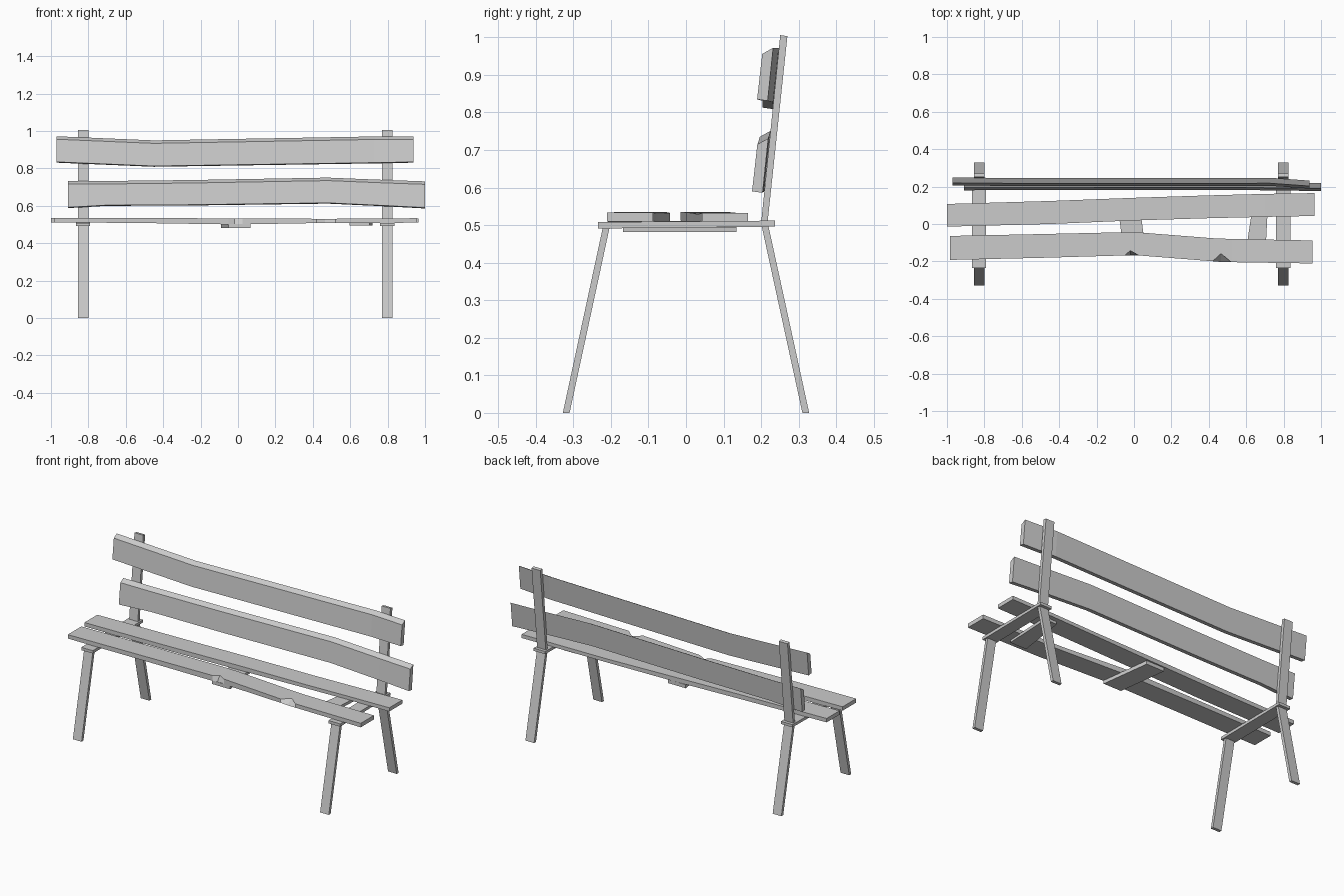
import bpy, bmesh


def make(name, verts, faces):
    me = bpy.data.meshes.new(name)
    me.from_pydata(verts, [], faces)
    bm = bmesh.new()
    bm.from_mesh(me)
    bmesh.ops.recalc_face_normals(bm, faces=bm.faces)
    bm.to_mesh(me)
    bm.free()
    ob = bpy.data.objects.new(name, me)
    bpy.context.collection.objects.link(ob)
    return ob


def loft(name, sections):
    """Skin a list of equal four-point sections and cap both ends."""
    verts = [p for s in sections for p in s]
    n = len(sections)
    faces = [(3, 2, 1, 0), tuple(4 * (n - 1) + k for k in range(4))]
    for i in range(n - 1):
        for k in range(4):
            a, b = 4 * i + k, 4 * i + (k + 1) % 4
            faces.append((a, b, b + 4, a + 4))
    return make(name, verts, faces)


def bar(name, x, width, profile):
    """Side (y, z) outline extruded across x."""
    return loft(name, [[(x + s * width / 2, y, z) for y, z in profile] for s in (-1, 1)])


def seat_plank(name, stations):
    """Stations: x, front y, back y, bottom z, top z, notch depth in the top front edge."""
    return loft(name, [[(x, f, lo), (x, b, lo), (x, b, hi), (x, f + notch, hi)]
                       for x, f, b, lo, hi, notch in stations])


def post_y(z):
    return 0.2 + (z - 0.51) * 0.104


def back_plank(name, stations):
    """Stations: x, bottom z, top z, forward bend. Rests on the leaning posts."""
    secs = []
    for x, lo, hi, d in stations:
        yb, yt = post_y(lo) - d, post_y(hi) - d
        secs.append([(x, yb - 0.028, lo + 0.004), (x, yb, lo),
                     (x, yt, hi), (x, yt - 0.029, hi - 0.016)])
    return loft(name, secs)


# Two end frames: splayed legs, cross rail and leaning back post
for side, x in (("left", -0.828), ("right", 0.798)):
    bar("front_leg_" + side, x, 0.057,
        [(-0.328, 0), (-0.310, 0), (-0.203, 0.496), (-0.221, 0.496)])
    bar("back_leg_" + side, x, 0.057,
        [(0.310, 0), (0.328, 0), (0.219, 0.5), (0.201, 0.5)])
    bar("back_post_" + side, x, 0.057,
        [(0.200, 0.505), (0.217, 0.505), (0.270, 1.003), (0.251, 1.006)])
    bar("cross_rail_" + side, x, 0.076,
        [(-0.235, 0.491), (0.237, 0.496), (0.237, 0.512), (-0.235, 0.508)])

# Seat boards, warped, the front one with two chips in its edge
seat_plank("front_seat_plank", [
    (-0.985, -0.192, -0.064, 0.512, 0.535, 0),
    (-0.50, -0.181, -0.054, 0.508, 0.535, 0),
    (-0.05, -0.168, -0.044, 0.501, 0.533, 0),
    (-0.02, -0.167, -0.043, 0.500, 0.532, 0.025),
    (0.025, -0.168, -0.045, 0.501, 0.532, 0),
    (0.42, -0.199, -0.076, 0.508, 0.531, 0),
    (0.465, -0.203, -0.078, 0.508, 0.531, 0.045),
    (0.52, -0.204, -0.080, 0.508, 0.531, 0),
    (0.955, -0.211, -0.088, 0.510, 0.534, 0)])
seat_plank("rear_seat_plank", [
    (-1.0, -0.014, 0.107, 0.512, 0.535, 0),
    (-0.45, 0.000, 0.123, 0.508, 0.534, 0),
    (0.0, 0.019, 0.140, 0.506, 0.532, 0),
    (0.40, 0.031, 0.153, 0.508, 0.529, 0),
    (0.70, 0.038, 0.161, 0.510, 0.531, 0),
    (0.965, 0.043, 0.165, 0.510, 0.532, 0)])

# Backrest boards
back_plank("lower_back_plank", [
    (-0.91, 0.588, 0.733, 0), (-0.70, 0.600, 0.733, 0),
    (-0.25, 0.602, 0.738, 0), (0.48, 0.612, 0.751, 0),
    (0.80, 0.597, 0.738, 0.002), (1.0, 0.586, 0.731, 0.004)])
back_plank("upper_back_plank", [
    (-0.97, 0.831, 0.972, 0), (-0.45, 0.809, 0.950, 0),
    (0.73, 0.827, 0.971, 0.001), (0.937, 0.831, 0.972, 0.016)])

# Skewed braces nailed under the seat
for name, front, back, lo, hi in (
        ("middle_brace", (-0.052, 0.066), (-0.092, 0.026), 0.482, 0.503),
        ("right_brace", (0.595, 0.702), (0.640, 0.718), 0.494, 0.511)):
    loft(name, [[(a, y, lo), (b, y, lo), (b, y, hi), (a, y, hi)]
                for (a, b), y in ((front, -0.168), (back, 0.134))])
